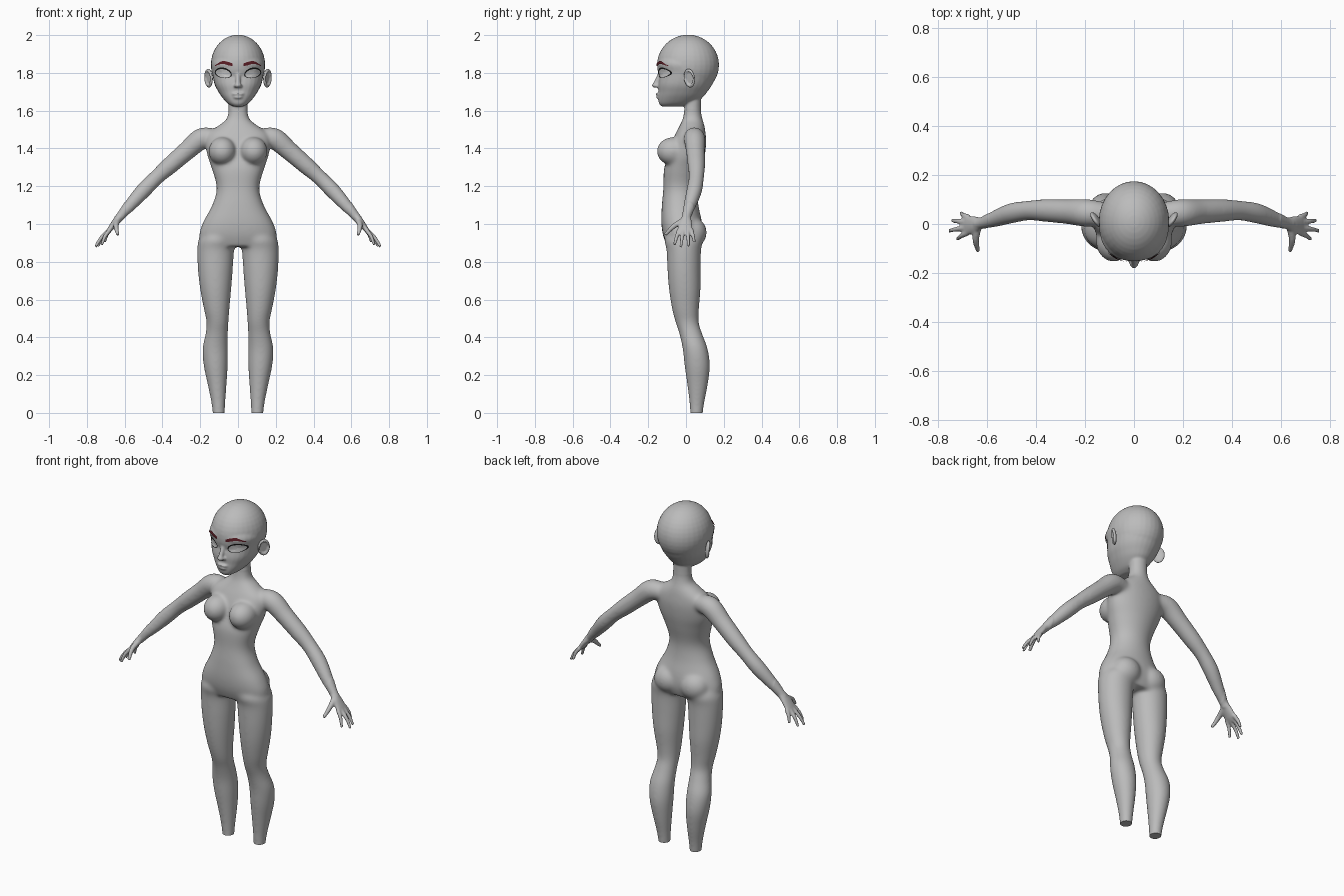
import bpy, bmesh, math
from mathutils import Vector, Matrix, Euler
from mathutils.bvhtree import BVHTree

if "Cube" in bpy.data.objects:
    bpy.data.objects.remove(bpy.data.objects["Cube"])


def material(name, colour):
    mat = bpy.data.materials.new(name)
    mat.use_nodes = True
    mat.diffuse_color = (*colour, 1)
    node = next(n for n in mat.node_tree.nodes if n.type == "BSDF_PRINCIPLED")
    node.inputs["Base Color"].default_value = (*colour, 1)
    node.inputs["Roughness"].default_value = 0.7
    return mat


skin_grey = material("skin grey", (0.5, 0.5, 0.5))
eye_grey = material("eye pale grey", (0.62, 0.62, 0.62))
lash_black = material("lash black", (0.01, 0.01, 0.01))
brow_red = material("brow dark red", (0.1, 0.012, 0.018))


def make_object(name, bm, mat):
    mesh = bpy.data.meshes.new(name)
    bm.to_mesh(mesh)
    bm.free()
    mesh.materials.append(mat)
    ob = bpy.data.objects.new(name, mesh)
    bpy.context.collection.objects.link(ob)
    return ob


def spline(points, steps=5):
    """Catmull-Rom interpolation of equal-length tuples."""
    out = []
    for i in range(len(points) - 1):
        a, b, c, d = (Vector(points[min(max(i + k, 0), len(points) - 1)])
                      for k in (-1, 0, 1, 2))
        for s in range(steps):
            t = s / steps
            out.append(b + (c - a) * (t / 2) + (a * 2 - b * 5 + c * 4 - d) * (t * t / 2)
                       + (b * 3 - a - c * 3 + d) * (t ** 3 / 2))
    return out + [Vector(points[-1])]


def loft(bm, rings, sx=1, front_power=1.0, sides=28):
    """Skin rings given as (centre, u axis, v axis)."""
    rows = []
    for centre, u, v in rings:
        row = []
        for k in range(sides):
            c, s = math.cos(math.tau * k / sides), math.sin(math.tau * k / sides)
            p = front_power if s < 0 else 1.0
            co = centre + u * math.copysign(abs(c) ** p, c) + v * math.copysign(abs(s) ** p, s)
            row.append(bm.verts.new((co.x * sx, co.y, co.z)))
        rows.append(row)
    for a, b in zip(rows, rows[1:]):
        for k in range(sides):
            j = (k + 1) % sides
            bm.faces.new((a[k], a[j], b[j], b[k]))
    bm.faces.new(rows[0])
    bm.faces.new(rows[-1])


def column(bm, table, sx=1, power=1.0):
    """Upright loft from rows of (z, x min, x max, y front, y back)."""
    loft(bm, [(Vector(((a + b) / 2, (f + k) / 2, z)), Vector(((b - a) / 2, 0, 0)),
               Vector((0, (k - f) / 2, 0))) for z, a, b, f, k in spline(table)], sx, power)


def tube(bm, path, sx=1, sides=16):
    """Round limb along points of (x, y, z, radius)."""
    pts = spline(path)
    rings = []
    for i, p in enumerate(pts):
        tangent = (pts[min(i + 1, len(pts) - 1)] - pts[max(i - 1, 0)]).xyz
        u = tangent.cross(Vector((0.6, 0, 0.8))).normalized()
        v = tangent.cross(u).normalized()
        rings.append((p.xyz, u * p.w, v * p.w))
    loft(bm, rings, sx, 1.0, sides)


def ball(bm, loc, scale, sx=1):
    loc = (loc[0] * sx, loc[1], loc[2])
    bmesh.ops.create_uvsphere(bm, u_segments=32, v_segments=20, radius=1,
                              matrix=Matrix.LocRotScale(Vector(loc), None, Vector(scale)))


def symmetric(rows):
    return [(z, -w, w, f, b) for z, w, f, b in rows]


body = bmesh.new()

# Torso and neck
column(body, symmetric([
    (0.88, 0.19, -0.1, 0.07), (0.94, 0.206, -0.122, 0.088), (1.01, 0.185, -0.131, 0.085),
    (1.1, 0.137, -0.128, 0.066), (1.19, 0.113, -0.12, 0.062), (1.29, 0.138, -0.117, 0.085),
    (1.36, 0.162, -0.095, 0.1), (1.43, 0.172, -0.076, 0.107), (1.48, 0.16, -0.055, 0.104),
    (1.52, 0.105, -0.034, 0.098), (1.555, 0.062, -0.018, 0.088), (1.6, 0.051, -0.01, 0.08),
    (1.67, 0.05, -0.005, 0.08)]), power=0.85)

# Head: face shape and round cranium
column(body, symmetric([
    (1.622, 0.028, -0.128, -0.02), (1.638, 0.055, -0.143, 0.04), (1.67, 0.084, -0.147, 0.088),
    (1.7, 0.104, -0.146, 0.113), (1.74, 0.124, -0.147, 0.14), (1.8, 0.137, -0.138, 0.165),
    (1.85, 0.142, -0.151, 0.17), (1.9, 0.118, -0.125, 0.145)]), power=0.82)
ball(body, (0, 0.011, 1.842), (0.144, 0.164, 0.16))

# Nose and lips
tube(body, [(0, -0.13, 1.81, 0.012), (0, -0.149, 1.77, 0.012), (0, -0.163, 1.737, 0.014)])
ball(body, (0, -0.165, 1.734), (0.018, 0.016, 0.013))
ball(body, (0, -0.143, 1.688), (0.034, 0.018, 0.008))
ball(body, (0, -0.142, 1.671), (0.027, 0.018, 0.009))

n = Vector((0.79, 0, 0.61))
for sx in (1, -1):
    # Leg
    column(body, [
        (0.98, 0.01, 0.17, -0.09, 0.06), (0.92, 0.006, 0.208, -0.115, 0.088),
        (0.86, 0.02, 0.216, -0.103, 0.08), (0.75, 0.028, 0.212, -0.098, 0.078),
        (0.65, 0.036, 0.2, -0.09, 0.077), (0.55, 0.045, 0.181, -0.074, 0.069),
        (0.48, 0.05, 0.167, -0.056, 0.068), (0.42, 0.053, 0.172, -0.036, 0.086),
        (0.34, 0.053, 0.188, -0.018, 0.115), (0.25, 0.054, 0.182, -0.008, 0.127),
        (0.15, 0.06, 0.161, 0.006, 0.116), (0.05, 0.067, 0.141, 0.018, 0.097),
        (-0.03, 0.071, 0.132, 0.022, 0.087)], sx)
    # Breast, buttock, nostril wing
    ball(body, (0.083, -0.07, 1.385), (0.073, 0.085, 0.075), sx)
    ball(body, (0.085, 0.035, 0.955), (0.085, 0.075, 0.08), sx)
    ball(body, (0.014, -0.15, 1.731), (0.01, 0.014, 0.009), sx)
    # Arm
    tube(body, [
        (0.11, 0.042, 1.455, 0.045), (0.19, 0.045, 1.453, 0.057), (0.27, 0.05, 1.388, 0.051),
        (0.36, 0.055, 1.31, 0.047), (0.43, 0.055, 1.248, 0.041), (0.5, 0.044, 1.178, 0.042),
        (0.57, 0.02, 1.1, 0.034), (0.62, 0.004, 1.044, 0.024), (0.64, 0, 1.02, 0.022)], sx, 24)
    # Palm
    loft(body, [(Vector((x, y, z)), Vector((0, w, 0)), n * t) for x, y, z, w, t in (
        (0.622, 0.003, 1.043, 0.023, 0.02), (0.65, -0.004, 1.01, 0.035, 0.018),
        (0.678, -0.005, 0.972, 0.042, 0.014), (0.692, -0.004, 0.955, 0.036, 0.01))], sx)
    # Fingers, from forefinger to little finger
    for base, tip in (((0.678, -0.036, 0.97), (0.721, -0.062, 0.888)),
                      ((0.686, -0.015, 0.963), (0.755, -0.028, 0.878)),
                      ((0.686, 0.008, 0.963), (0.742, 0.014, 0.881)),
                      ((0.676, 0.028, 0.97), (0.706, 0.045, 0.902))):
        middle = (Vector(base) + Vector(tip)) / 2 + n * 0.007
        tube(body, [(*base, 0.012), (*middle, 0.0105), (*tip, 0.008)], sx)
    # Thumb
    tube(body, [(0.638, -0.012, 1.018, 0.017), (0.646, -0.065, 0.988, 0.014),
                (0.636, -0.111, 0.942, 0.009)], sx)

# Fuse the parts into one smooth skin
bmesh.ops.recalc_face_normals(body, faces=body.faces)
body_ob = make_object("body", body, skin_grey)
remesh = body_ob.modifiers.new("fuse", "REMESH")
remesh.mode = "VOXEL"
remesh.voxel_size = 0.005
fused = bpy.data.meshes.new_from_object(
    body_ob.evaluated_get(bpy.context.evaluated_depsgraph_get()))
body_ob.modifiers.clear()

bm = bmesh.new()
bm.from_mesh(fused)
trunk = [v for v in bm.verts if v.co.z < 1.605 and abs(v.co.x) < 0.6]
for verts, rounds in ((bm.verts[:], 5), (trunk, 28)):
    for i in range(rounds):
        bmesh.ops.smooth_vert(bm, verts=verts, factor=0.5,
                              use_axis_x=True, use_axis_y=True, use_axis_z=True)
# Flat cut at the ankles
bmesh.ops.bisect_plane(bm, geom=bm.verts[:] + bm.edges[:] + bm.faces[:],
                       plane_co=(0, 0, 0), plane_no=(0, 0, 1), clear_inner=True)
bmesh.ops.holes_fill(bm, edges=[e for e in bm.edges if e.is_boundary], sides=0)
bmesh.ops.recalc_face_normals(bm, faces=bm.faces)
for f in bm.faces:
    f.smooth = f.calc_center_median().z > 0.0001
    f.material_index = 0
surface = BVHTree.FromBMesh(bm)
bm.to_mesh(body_ob.data)
bm.free()
if not body_ob.data.materials:
    body_ob.data.materials.append(skin_grey)


def face_patch(name, rows, mat, sx, lift, closed):
    """Thin sheet of (x, z) rows laid on the front of the face."""
    sheet = bmesh.new()
    grid = []
    for row in rows:
        line = []
        for x, z in row:
            hit = surface.ray_cast(Vector((x * sx, -1, z)), Vector((0, 1, 0)))[0]
            line.append(sheet.verts.new((x * sx, (hit.y if hit else -0.1) - lift, z)))
        grid.append(line)
    for a, b in zip(grid, grid[1:]):
        for k in range(len(a) if closed else len(a) - 1):
            j = (k + 1) % len(a)
            f = sheet.faces.new((a[k], a[j], b[j], b[k]))
            f.normal_update()
            if f.normal.y > 0:
                f.normal_flip()
            f.smooth = True
    make_object(name, sheet, mat)


def almond(size, lid=0.0):
    ring = []
    for k in range(32):
        c, s = math.cos(math.tau * k / 32), math.sin(math.tau * k / 32)
        height = 0.026 * size + lid if s > 0 else 0.021 * size
        ring.append((0.078 + 0.042 * size * c, 1.795 + 0.006 * c + height * s))
    return ring


for sx, side in ((1, "left"), (-1, "right")):
    # Eye, lashes and brow
    face_patch(side + "_eye", [almond(s) for s in (0.05, 0.35, 0.7, 1.0)],
               eye_grey, sx, 0.003, True)
    face_patch(side + "_eyelashes", [almond(0.95), almond(1.08, 0.005)],
               lash_black, sx, 0.005, True)
    centre_line = spline([(0.028, 1.842, 0.007), (0.055, 1.85, 0.009),
                          (0.085, 1.855, 0.007), (0.122, 1.838, 0.002)])
    face_patch(side + "_eyebrow", [[(x, z + w * k) for x, z, w in centre_line]
                                   for k in (-1, 0, 1)], brow_red, sx, 0.006, False)
    # Ear with a hollowed outer face
    ear = bmesh.new()
    bmesh.ops.create_uvsphere(ear, u_segments=32, v_segments=20, radius=1)
    for v in ear.verts:
        if v.co.x > 0 and math.hypot(v.co.y, v.co.z) < 0.72:
            v.co.x = -0.1
    ear.transform(Matrix.Diagonal((sx, 1, 1, 1)) @ Matrix.LocRotScale(
        Vector((0.156, 0.018, 1.772)), Euler((0.1, 0.1, -0.6)), Vector((0.014, 0.034, 0.05))))
    bmesh.ops.recalc_face_normals(ear, faces=ear.faces)
    for f in ear.faces:
        f.smooth = True
    make_object(side + "_ear", ear, skin_grey)
